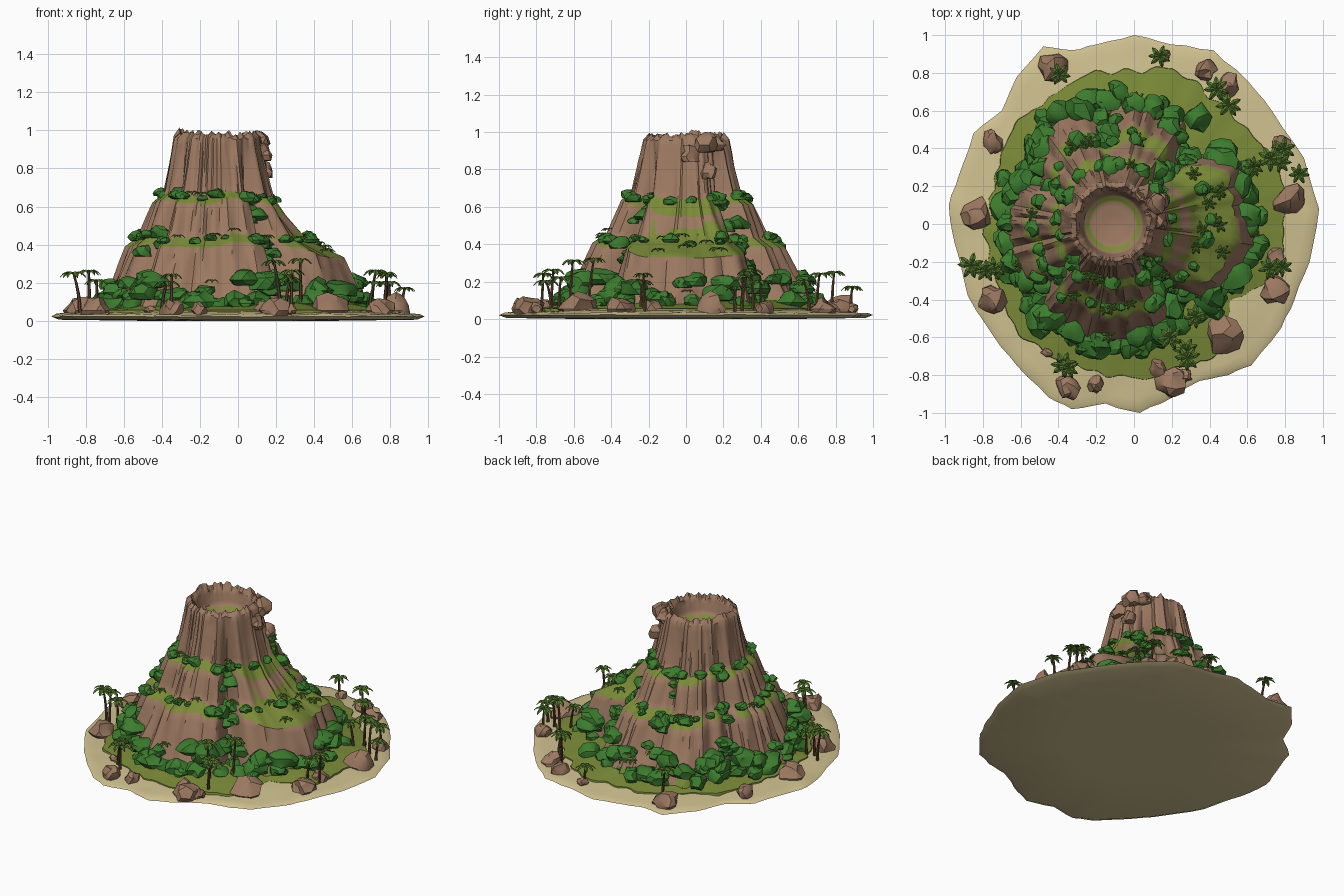
import bpy, bmesh, math, random
from mathutils import Vector, Matrix, noise

if "Cube" in bpy.data.objects:
    bpy.data.objects.remove(bpy.data.objects["Cube"])

random.seed(4)
R = math.radians


def material(name, *rgb):
    m = bpy.data.materials.new(name)
    lin = [((c / 255 + 0.055) / 1.055) ** 2.4 for c in rgb]
    m.diffuse_color = (*lin, 1)
    m.use_nodes = True
    m.node_tree.nodes["Principled BSDF"].inputs["Base Color"].default_value = m.diffuse_color
    return m


ROCK = material("brown rock", 156, 121, 97)
SAND = material("sand", 208, 193, 144)
GRASS = material("olive grass", 123, 139, 56)
BUSH = material("bush green", 60, 124, 46)
LEAF = material("palm green", 82, 118, 44)
TRUNK = material("trunk brown", 92, 70, 48)


def finish(name, bm, mats, angle=35):
    bmesh.ops.recalc_face_normals(bm, faces=bm.faces)
    me = bpy.data.meshes.new(name)
    for f in bm.faces:
        f.smooth = True
    bm.to_mesh(me)
    bm.free()
    me.set_sharp_from_angle(angle=R(angle))
    for m in mats:
        me.materials.append(m)
    ob = bpy.data.objects.new(name, me)
    bpy.context.collection.objects.link(ob)
    return ob


def loft(bm, rings, rule=None, caps=(True, True)):
    """Skin closed rings of points; rule(row, column) gives the material index."""
    vs = [[bm.verts.new(p) for p in ring] for ring in rings]
    n = len(rings[0])
    for i in range(len(vs) - 1):
        for j in range(n):
            k = (j + 1) % n
            f = bm.faces.new((vs[i][j], vs[i][k], vs[i + 1][k], vs[i + 1][j]))
            f.material_index = rule(i, j) if rule else 0
    for use, ring in zip(caps, (vs[0], vs[-1])):
        if use:
            bm.faces.new(ring)


# sand island: irregular outline lofted into a thin slab
SHORE = [(.98, .08), (.9, .35), (.73, .6), (.6, .76), (.42, .92), (.2, .95), (0, 1), (-.2, .95),
         (-.33, .92), (-.48, .94), (-.62, .78), (-.7, .6), (-.85, .48), (-.93, .25), (-.98, .1),
         (-.95, -.1), (-.88, -.38), (-.74, -.6), (-.62, -.75), (-.45, -.92), (-.33, -.98),
         (-.15, -.95), (.03, -1), (.2, -.92), (.35, -.83), (.5, -.8), (.62, -.75), (.78, -.55),
         (.85, -.4), (.93, -.2)]
shore = []
for a, b in zip(SHORE, SHORE[1:] + SHORE[:1]):
    for t in (0, 1 / 3, 2 / 3):
        p = Vector(a).lerp(Vector(b), t)
        shore.append(p * (1 + (0.012 * noise.noise((p.x * 12, p.y * 12, 0)) if t else 0)))
bm = bmesh.new()
rings = []
for s, z, wob in ((.5, 0, 0), (.96, .006, 0), (1, .022, .004), (.975, .034, .008),
                  (.93, .036, .01), (.86, .046, .006), (.7, .055, 0), (.4, .06, 0)):
    rings.append([(p.x * s, p.y * s, z + wob * noise.noise((p.x * 6, p.y * 6, s * 9)))
                  for p in shore])
loft(bm, rings)
finish("sand_island", bm, [SAND])

# grass patch: low dome with a ragged edge
bm = bmesh.new()
rings = []
for s, z in ((1, .035), (.995, .056), (.9, .068), (.7, .1)):
    ring = []
    for j in range(180):
        a = j * math.tau / 180
        c, d = math.cos(a), math.sin(a)
        r = .79 + .07 * noise.noise((c * 2.2, d * 2.2, 3)) + .035 * noise.noise((c * 9, d * 9, 1))
        r += .03 * d * d - .1 * math.exp(-((a - R(322)) / .25) ** 2)
        ring.append((c * r * s, d * r * s, z))
    rings.append(ring)
loft(bm, rings)
finish("grass_patch", bm, [GRASS])

# volcano: two profiles (cone, right-hand ridge) blended by direction
CONE = [(.7, .02), (.595, .2), (.5, .39), (.425, .44), (.35, .62), (.295, .66), (.26, .8),
        (.228, .96), (.2, .985), (.178, .95), (.155, .87), (.12, .845), (.02, .83)]
RIDGE = [(.75, .02), (.71, .19), (.655, .33), (.47, .42), (.36, .55), (.3, .64)] + CONE[6:]
GULLIES = [(-50, .13, .17), (44, .13, .15), (148, .14, .08), (222, .12, .09), (95, .1, .05)]


def angle_gap(a, b):
    return (a - b + math.pi) % math.tau - math.pi


def surface(a, t):
    i = min(int(t), len(CONE) - 2)
    f = t - i
    w = 1 / (1 + math.exp((abs(angle_gap(a, R(3))) - R(36)) * 14))
    cone = Vector(CONE[i]).lerp(Vector(CONE[i + 1]), f)
    ridge = Vector(RIDGE[i]).lerp(Vector(RIDGE[i + 1]), f)
    r, z = cone.lerp(ridge, w)
    c, d = math.cos(a), math.sin(a)
    low = max(0, 1 - t / 7)                     # 1 at the foot, 0 at the rim
    if t < 8:
        r *= 1 - .13 * low * max(0, -c) ** 2
        for g, width, depth in GULLIES:
            r -= depth * min(1, low * 1.5) * math.exp(-(angle_gap(a, R(g)) / width) ** 2)
    flute = noise.noise((c * 3.5, d * 3.5, z * .9)) + .6 * (abs(noise.noise((c * 8, d * 8, z * 1.2 + 5))) * 2 - .5)
    if t < 9:
        r += flute * (.016 + .05 * low)
    if 1 < t < 6.5:                              # uneven terrace heights
        z += .035 * noise.noise((c * 2, d * 2, 7))
    if t > 6.5:                                  # broken rim
        k = max(0, 1 - abs(t - 8) / 2)
        z += k * (.028 * noise.noise((c * 5, d * 5, 2)) + .018 * noise.noise((c * 11, d * 11, 4)))
        z += k * .02 * math.exp(-(angle_gap(a, R(165)) / .3) ** 2)
    return Vector((-.11 + r * c, r * d, z))


SUB, SEG = 4, 168


def slope_colour(i, j):
    t = (i + .5) / SUB
    a = j * math.tau / SEG
    n = noise.noise((math.cos(a) * 4, math.sin(a) * 4, 9))
    on_ridge = abs(angle_gap(a, R(3))) < R(32)
    if 2 < t < 3 or 4 + .25 * n < t < 5.1 or 10.2 < t < 11:
        return 1 if n > -.32 or on_ridge else 0
    if on_ridge and 3 < t < 3.5 + n:
        return 1
    return 1 if t < .35 + .3 * n else 0


bm = bmesh.new()
rows = (len(CONE) - 1) * SUB + 1
loft(bm, [[surface(j * math.tau / SEG, i / SUB) for j in range(SEG)] for i in range(rows)],
     slope_colour)
finish("volcano", bm, [ROCK, GRASS], 40)


def blob(bm, pos, size, flat, rough, sub=2):
    """Lumpy faceted ball, used for rocks and bushes."""
    seed = Vector([random.uniform(0, 50) for _ in range(3)])
    turn = Matrix.Rotation(random.uniform(0, 6.28), 3, 'Z')
    stretch = Vector((random.uniform(.85, 1.2), random.uniform(.85, 1.1), flat))
    for v in bmesh.ops.create_icosphere(bm, subdivisions=sub, radius=1)["verts"]:
        p = v.co * (1 + rough * noise.noise(v.co * 1.3 + seed))
        p.z = max(p.z, -.55)
        v.co = Vector(pos) + turn @ (p * stretch) * size


# beach boulders and rim rocks
bm = bmesh.new()
for x, y, s in ((-.83, .05, .085), (-.75, -.4, .075), (.47, -.58, .095), (.2, -.83, .075),
                (-.2, -.85, .045), (-.35, -.87, .065), (-.42, .83, .08), (-.75, .43, .06),
                (.38, .82, .055), (.5, .73, .06), (.83, .13, .085), (.78, .42, .055),
                (.75, -.35, .065), (.74, -.18, .05), (.16, .89, .035), (-.46, -.68, .03),
                (.13, -.76, .05), (.27, -.8, .04)):
    blob(bm, (x, y, .055), s, .9, .55)
for x, y, z, s in ((.1, .1, .93, .065), (.12, .02, .87, .05), (.05, .16, .93, .05), (.14, .12, .78, .05)):
    blob(bm, (x, y, z), s, 1.1, .6)
finish("boulders", bm, [ROCK], 30)

# bushes: ring round the foot, terraces, and strings down the gullies
bm = bmesh.new()
spots = []
for j in range(64):
    spots.append((j * math.tau / 64 + random.uniform(-.05, .05), random.uniform(.15, 1.0),
                  random.uniform(.045, .085)))
for t, count in ((2.6, 26), (4.6, 17)):
    for j in range(count):
        spots.append((j * math.tau / count + random.uniform(-.12, .12), t + random.uniform(-.2, .3),
                      random.uniform(.022, .048)))
for g, width, depth in GULLIES:
    for k in range(15 if depth > .1 else 9):
        spots.append((R(g) + random.uniform(-.12, .12), random.uniform(.4, 4.6),
                      random.uniform(.03, .06)))
for a, t, s in spots:
    blob(bm, surface(a, t) + Vector((0, 0, s * .3)), s, .72, .5)
for j in range(34):
    a = j * math.tau / 34 + random.uniform(-.08, .08)
    r = random.uniform(.58, .7)
    blob(bm, (r * math.cos(a) - .03, r * math.sin(a), .09), random.uniform(.035, .075), .8, .5)
finish("bushes", bm, [BUSH], 30)


def crown(bm, pos, size, count=7):
    """Rosette of bent, pointed leaves."""
    start = random.uniform(0, 6.28)
    for k in range(count):
        a = start + k * math.tau / count + random.uniform(-.2, .2)
        out, side = Vector((math.cos(a), math.sin(a), 0)), Vector((-math.sin(a), math.cos(a), 0))
        prev = None
        for d, w, h in ((0, .06, 0), (.5, .24, .16), (.85, .18, .0), (1.1, .02, -.28)):
            mid = pos + (out * d + Vector((0, 0, h))) * size
            drop = Vector((0, 0, -.1 * size))
            row = [bm.verts.new(mid + side * w * size + drop), bm.verts.new(mid),
                   bm.verts.new(mid - side * w * size + drop)]
            if prev:
                for q in (0, 1):
                    bm.faces.new((prev[q], prev[q + 1], row[q + 1], row[q]))
            prev = row


# palms: leaning tapered trunks with leaf crowns, plus ferns on the terraces
trunks, leaves = bmesh.new(), bmesh.new()
for x, y, h in ((-.78, -.27, .26), (-.83, -.23, .25), (-.74, -.24, .21), (.7, .36, .26), (.78, .3, .25),
                (.66, .3, .22), (.77, -.22, .24), (.69, -.24, .2), (.86, .26, .17), (.8, .4, .2),
                (.28, -.72, .26), (.22, -.62, .31), (.25, -.68, .22), (-.35, -.77, .24), (-.4, -.72, .2),
                (-.37, .78, .25), (.45, .7, .24), (.5, .66, .2), (.15, .88, .17), (.33, -.52, .32)):
    lean = Vector((random.uniform(-.035, .035), random.uniform(-.035, .035), 0))
    rings = []
    for k in range(5):
        u = k / 4
        c = Vector((x, y, .04 + (h - .04) * u)) + lean * u * u
        w = .011 - .005 * u
        rings.append([c + Vector((math.cos(q * math.tau / 6), math.sin(q * math.tau / 6), 0)) * w
                      for q in range(6)])
    loft(trunks, rings)
    crown(leaves, Vector((x, y, h)) + lean, random.uniform(.05, .065))
for j in range(34):
    t = random.choice((.6, .9, 2.6, 2.8, 4.7))
    crown(leaves, surface(random.uniform(0, 6.28), t) + Vector((0, 0, .03)), random.uniform(.03, .045), 6)
for j in range(8):
    crown(leaves, surface(R(random.uniform(-28, 34)), random.uniform(2.2, 3.2)) + Vector((0, 0, .02)), .04, 6)
finish("palm_trunks", trunks, [TRUNK])
finish("palm_leaves", leaves, [LEAF], 20)
